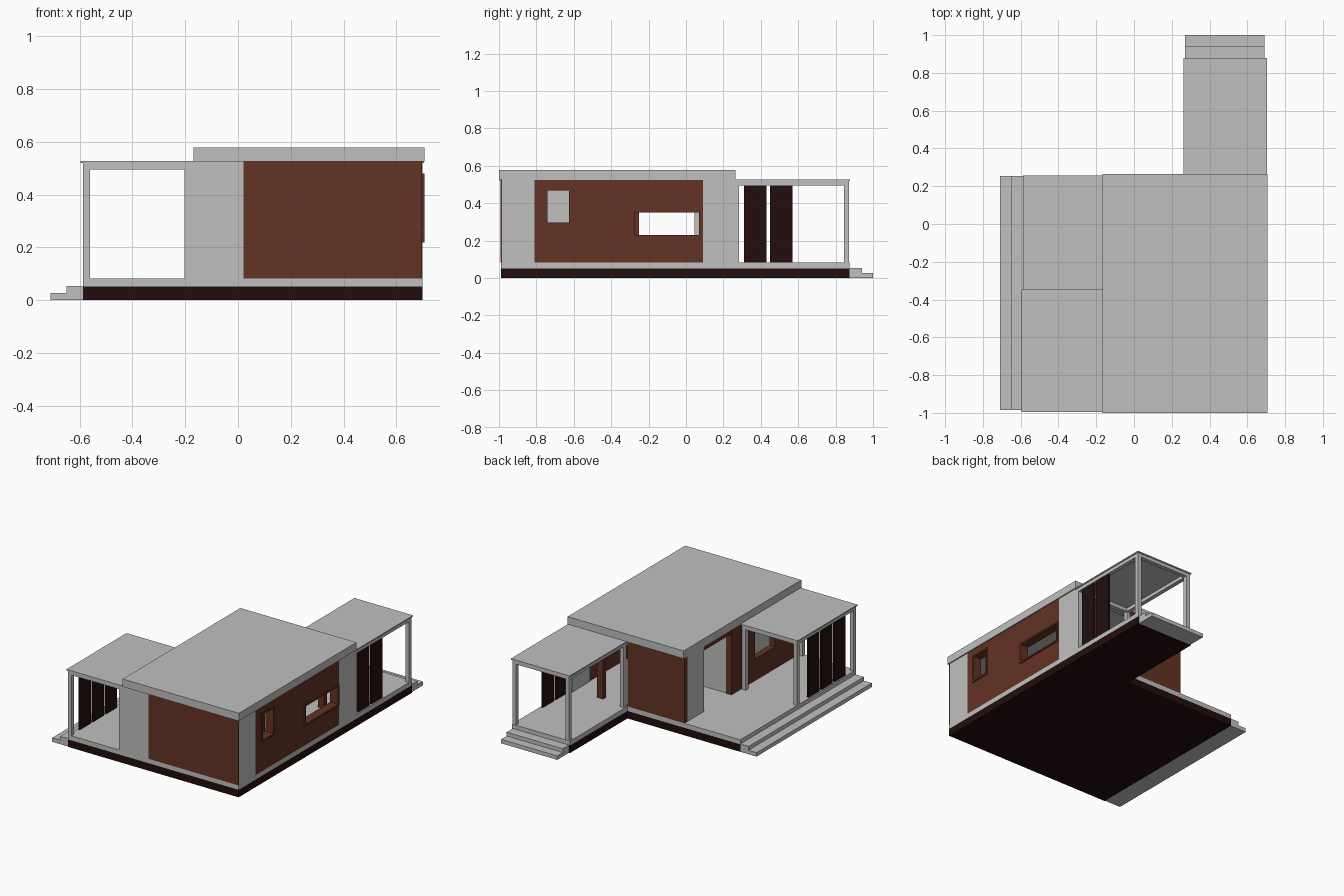
import bpy
import bmesh
from mathutils import Matrix, Vector

cube = bpy.data.objects.get("Cube")
if cube:
    bpy.data.objects.remove(cube, do_unlink=True)


def material(name, colour):
    mat = bpy.data.materials.new(name)
    mat.use_nodes = True
    rgba = (*colour, 1)
    mat.diffuse_color = rgba
    mat.node_tree.nodes["Principled BSDF"].inputs["Base Color"].default_value = rgba
    return mat


GREY = material("plaster grey", (0.53, 0.53, 0.53))
BROWN = material("brick brown", (0.125, 0.033, 0.017))
DARK = material("dark timber", (0.017, 0.004, 0.004))


def boxes(name, mat, *spans):
    """One object made of boxes, each given as x, y and z ranges."""
    bm = bmesh.new()
    for span in spans:
        size = Vector([b - a for a, b in span])
        mid = Vector([(a + b) / 2 for a, b in span])
        bmesh.ops.create_cube(bm, size=1, matrix=Matrix.Translation(mid) @ Matrix.Diagonal((*size, 1)))
    mesh = bpy.data.meshes.new(name)
    bm.to_mesh(mesh)
    bm.free()
    mesh.materials.append(mat)
    obj = bpy.data.objects.new(name, mesh)
    bpy.context.collection.objects.link(obj)
    return obj


def side_wall(name, x, y, windows):
    """Brown wall along y, split around its (y range, z range) windows."""
    parts, start = [], y[0]
    for wy, wz in windows:
        parts += [(x, (start, wy[0]), WALL), (x, wy, (FLOOR, wz[0])), (x, wy, (wz[1], EAVE))]
        start = wy[1]
    parts.append((x, (start, y[1]), WALL))
    boxes(name, BROWN, *parts)


def window_frame(name, x, y, z, t=0.012):
    boxes(name, BROWN,
          (x, (y[0] - t, y[0]), (z[0] - t, z[1] + t)), (x, (y[1], y[1] + t), (z[0] - t, z[1] + t)),
          (x, y, (z[0] - t, z[0])), (x, y, (z[1], z[1] + t)))


def porch(name, x, y, post=0.028):
    """Thin roof on a beam ring and four corner posts."""
    ends_x = [(x[0], x[0] + post), (x[1] - post, x[1])]
    ends_y = [(y[0], y[0] + post), (y[1] - post, y[1])]
    boxes(name + "_posts", GREY, *[(px, py, (FLOOR, BEAM)) for px in ends_x for py in ends_y])
    beam_z = (BEAM, ROOF)
    inner_y = (y[0] + post, y[1] - post)
    boxes(name + "_beams", GREY, *[(px, inner_y, beam_z) for px in ends_x],
          *[(x, py, beam_z) for py in ends_y])
    boxes(name + "_roof", GREY, ((x[0] - 0.008, x[1] + 0.006), (y[0] - 0.004, y[1] + 0.006), (ROOF, EAVE + 0.002)))


def screens(name, x, first_y, count):
    boxes(name, DARK, *[((x, x + 0.012), (first_y + i * 0.14, first_y + i * 0.14 + 0.12), (FLOOR, BEAM))
                        for i in range(count)])


FLOOR, BEAM, ROOF, EAVE = 0.082, 0.495, 0.519, 0.525
WALL = (FLOOR, EAVE)

# Plinth and floor slab
for name, mat, z in (("plinth", DARK, (0, 0.051)), ("floor_slab", GREY, (0.051, FLOOR))):
    boxes(name, mat, ((-0.588, 0.698), (-0.99, 0.256), z), ((0.262, 0.698), (0.256, 0.875), z))

# Steps
boxes("side_steps", GREY, ((-0.65, -0.588), (-0.985, 0.255), (0, 0.053)),
      ((-0.71, -0.65), (-0.985, 0.255), (0, 0.027)))
boxes("back_steps", GREY, ((0.27, 0.692), (0.875, 0.94), (0, 0.053)),
      ((0.27, 0.692), (0.94, 1), (0, 0.027)))

# Main roof
boxes("main_roof", GREY, ((-0.168, 0.706), (-1, 0.265), (EAVE, 0.578)))

# Front wall
boxes("front_brick_wall", BROWN, ((0.02, 0.697), (-0.992, -0.96), WALL))
boxes("front_plaster_wall", GREY, ((-0.185, 0.02), (-0.992, -0.96), WALL))

# Left wall with plaster corners and two framed windows
small_y, small_z = (-0.74, -0.625), (0.297, 0.468)
long_y, long_z = (-0.275, 0.07), (0.23, 0.35)
boxes("left_plaster_corners", GREY, ((0.66, 0.698), (-0.985, -0.81), WALL), ((0.66, 0.698), (0.09, 0.28), WALL))
side_wall("left_brick_wall", (0.665, 0.698), (-0.81, 0.09), [(small_y, small_z), (long_y, long_z)])
window_frame("small_window_frame", (0.645, 0.706), small_y, small_z)
window_frame("long_window_frame", (0.645, 0.706), long_y, long_z)

# Right wall with a wide doorway
side_wall("right_brick_wall", (-0.168, -0.125), (-0.96, -0.25), [((-0.72, -0.5), (0.23, 0.42))])
boxes("right_plaster_corner", GREY, ((-0.168, -0.135), (0.045, 0.225), WALL))
boxes("doorway_lintel", BROWN, ((-0.165, -0.13), (-0.25, 0.045), (BEAM, EAVE)))

# Back wall, door post and lintel
boxes("back_brick_wall", BROWN, ((-0.168, 0.26), (0.225, 0.256), WALL))
boxes("back_door_post", BROWN, ((0.445, 0.49), (0.225, 0.256), WALL))
boxes("back_lintel", GREY, ((0.26, 0.66), (0.226, 0.254), (BEAM, EAVE)))

# Inner partitions
boxes("cross_partition", GREY, ((-0.125, 0.35), (-0.28, -0.255), WALL))
boxes("partition_end", BROWN, ((0.35, 0.38), (-0.28, -0.25), WALL))
boxes("long_partition", GREY, ((0.02, 0.05), (-0.96, -0.28), WALL))

# Porches and their timber screens
porch("side_porch", (-0.588, -0.174), (-0.99, -0.354))
screens("side_screens", -0.58, -0.89, 3)
porch("back_porch", (0.27, 0.698), (0.256, 0.872))
screens("back_screens", 0.678, 0.31, 2)
